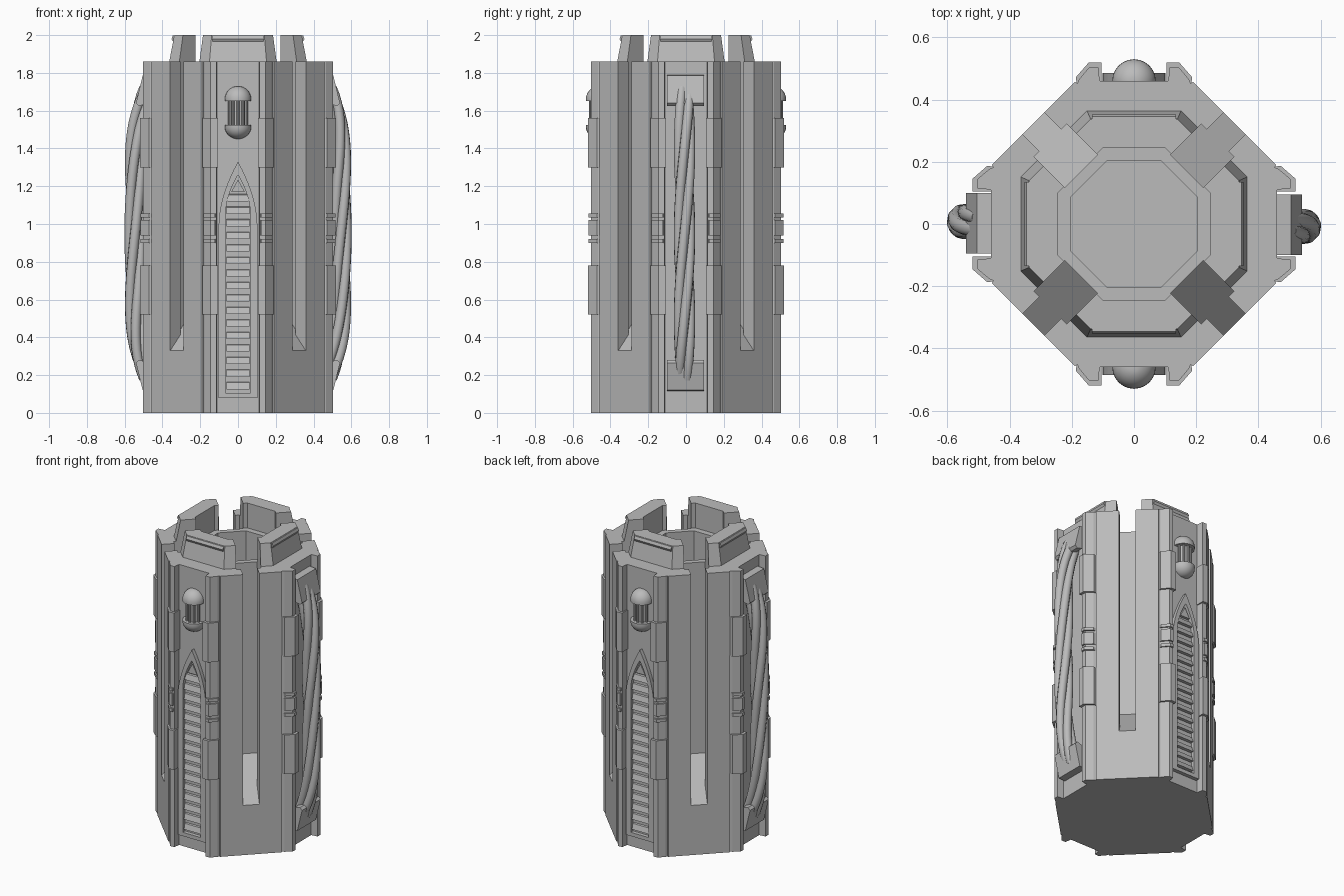
import bpy, bmesh, math
from mathutils import Matrix, Vector

cube = bpy.data.objects.get("Cube")
if cube:
    bpy.data.objects.remove(cube, do_unlink=True)

GREY = (0.5, 0.5, 0.5, 1)
mat = bpy.data.materials.new("stone grey")
mat.use_nodes = True
mat.diffuse_color = GREY
mat.node_tree.nodes["Principled BSDF"].inputs["Base Color"].default_value = GREY

UP = Vector((0, 0, 1))
FRONT, BACK = -math.pi / 2, math.pi / 2
AXES = [i * math.pi / 2 for i in range(4)]
DIAGONALS = [a + math.pi / 4 for a in AXES]


def axes(angle):
    out = Vector((math.cos(angle), math.sin(angle), 0))
    return out, UP.cross(out)


def basis(a, b, c):
    """Matrix whose columns are the three given directions."""
    return Matrix((a, b, c)).transposed().to_4x4()


def face_frame(angle):    # local x = along the face, y = up, z = outward
    out, side = axes(angle)
    return basis(side, UP, out)


def section_frame(angle):  # local x = outward, y = up, z = along the face
    out, side = axes(angle)
    return basis(out, UP, side)


def plan_frame(angle):    # local x = along the face, y = outward, z = up
    out, side = axes(angle)
    return basis(side, out, UP)


def loft(name, loops, matrix=Matrix(), cyclic=False, smooth=False):
    bm = bmesh.new()
    rows = [[bm.verts.new(matrix @ Vector(p)) for p in loop] for loop in loops]
    pairs = list(zip(rows, rows[1:]))
    if cyclic:
        pairs.append((rows[-1], rows[0]))
    else:
        bm.faces.new(rows[0])
        bm.faces.new(rows[-1])
    for a, b in pairs:
        for i in range(len(a)):
            j = (i + 1) % len(a)
            bm.faces.new((a[i], a[j], b[j], b[i]))
    bmesh.ops.recalc_face_normals(bm, faces=bm.faces)
    mesh = bpy.data.meshes.new(name)
    bm.to_mesh(mesh)
    bm.free()
    obj = bpy.data.objects.new(name, mesh)
    bpy.context.collection.objects.link(obj)
    mesh.materials.append(mat)
    if smooth:
        bpy.ops.object.select_all(action='DESELECT')
        obj.select_set(True)
        bpy.context.view_layer.objects.active = obj
        bpy.ops.object.shade_smooth_by_angle(angle=math.radians(40))
    return obj


def prism(name, pts, lo, hi, matrix=Matrix()):
    return loft(name, [[(x, y, h) for x, y in pts] for h in (lo, hi)], matrix)


def octagon(apothem):
    r = apothem / math.cos(math.pi / 8)
    return [(r * math.cos((i + .5) * math.pi / 4), r * math.sin((i + .5) * math.pi / 4))
            for i in range(8)]


def ring(radius, z, n=24):
    return [(radius * math.cos(k * math.tau / n), radius * math.sin(k * math.tau / n), z)
            for k in range(n)]


def cut(target, cutters):
    bpy.context.view_layer.objects.active = target
    for c in cutters:
        c.hide_render = True
        mod = target.modifiers.new("cut", 'BOOLEAN')
        mod.operation, mod.solver, mod.object = 'DIFFERENCE', 'EXACT', c
        bpy.ops.object.modifier_apply(modifier=mod.name)


# Tower body: four recessed axis faces framed by pilasters, plain diagonals
half = [(.11, .46), (.115, .503), (.145, .503), (.177, .465), (.182, .452), (.19, .457)]
side_pts = [(-t, o) for t, o in reversed(half)] + half
outline = []
for a in AXES:
    out, side = axes(a)
    # tangent runs anticlockwise, so each face is listed in turning order
    outline += [tuple((side * t + out * o).xy) for t, o in side_pts]
body = prism("tower_body", outline, 0, 1.86)

# Battlement ring with sloping outer wall
levels = [(.365, 1.855), (.337, 2), (.244, 2), (.244, 1.855)]
battlement = loft("battlement",
                  [[(x, y, z) for x, y in octagon(r)] for r, z in levels], cyclic=True)

# Shaft with an inner ledge, and diagonal slots that widen inside
shaft = [prism("shaft_cutter", octagon(.244), 1.835, 2.2),
         prism("shaft_cutter", octagon(.205), .55, 2.3)]


def floor_z(d):
    return .33 + 1.1 * (.457 - d)


slots = []
for a in DIAGONALS:
    for d0, d1, w in ((.24, .55, .05), (.24, .38, .075)):
        pts = [(d0, floor_z(d0)), (d1, floor_z(d1)), (d1, 2.4), (d0, 2.4)]
        slots.append(prism("slot_cutter", pts, -w, w, section_frame(a)))
cut(body, shaft + slots)
cut(battlement, slots)
for c in shaft + slots:
    bpy.data.objects.remove(c, do_unlink=True)

# Rolled lip along the top of each battlement
lip = [(.33, 1.968), (.344, 1.965), (.352, 1.98), (.345, 1.998), (.33, 1.998)]
for a in AXES:
    prism("battlement_lip", lip, -.135, .135, section_frame(a))

# Collars and small bands on every pilaster
collar = [(.105, .45), (.105, .52), (.145, .52), (.187, .472), (.183, .44)]
band = [(.11, .45), (.122, .515), (.145, .515), (.183, .472), (.18, .44)]
BANDS = [(collar, .52, .78), (collar, 1.3, 1.56),
         (band, .90, .92), (band, .94, 1.02), (band, 1.035, 1.055)]
for a in AXES:
    for s in (-1, 1):
        for pts, lo, hi in BANDS:
            prism("pilaster_collar", [(s * t, o) for t, o in pts], lo, hi, plan_frame(a))


# Pointed louvred windows on the front and back
def arch(w, bottom, spring, tip, depth, steps=8):
    right = [(w * (1 - (k / steps) ** 1.8), spring + (tip - spring) * k / steps)
             for k in range(steps + 1)]
    left = [(-x, z) for x, z in reversed(right[:-1])]
    return [(x, z, depth) for x, z in [(-w, bottom), (w, bottom)] + right + left]


for a in (FRONT, BACK):
    m = face_frame(a)
    outer, inner = (.102, .08, 1.0, 1.33), (.065, .105, 1.06, 1.26)
    loft("window_frame", [arch(*outer, .455), arch(*outer, .485),
                          arch(*inner, .485), arch(*inner, .455)], m, cyclic=True)
    for k in range(16):
        z = .125 + k * .0663
        w = .06 if k < 15 else .055
        prism("louvre", [(.455, z + .04), (.47, z + .035), (.481, z), (.455, z)],
              -w, w, section_frame(a))
    prism("louvre_tip", [(-.036, 1.17), (.036, 1.17), (0, 1.235)], .455, .478, m)

# Lamps: domed caps, a glass core and upright rods
for a in (FRONT, BACK):
    out, side = axes(a)
    place = Matrix.Translation(out * .46)
    arc = [k * math.pi / 16 for k in range(8)]
    top = [(.07 * math.cos(t), 1.66 + .07 * math.sin(t)) for t in arc]
    low = [(.07 * math.cos(t), 1.515 - .065 * math.sin(t)) for t in arc]
    for name, prof in (("lamp_top", [(.07, 1.65)] + top),
                       ("lamp_bottom", [(.07, 1.525)] + low),
                       ("lamp_core", [(.042, 1.5), (.042, 1.68)])):
        loft(name, [ring(r, z) for r, z in prof], place, smooth=True)
    for k in range(-2, 3):
        d = Matrix.Rotation(k * math.pi / 5, 3, 'Z') @ out
        loft("lamp_rod", [ring(.008, z, 8) for z in (1.5, 1.68)],
             Matrix.Translation(out * .46 + d * .046), smooth=True)

# Twisted cables held by tilted clamps on the left and right
clamp = [(.455, 1.79), (.505, 1.785), (.54, 1.64), (.525, 1.625), (.485, 1.635)]
for name, a in (("left", 0), ("right", math.pi)):
    out, side = axes(a)
    m = section_frame(a)
    prism(name + "_upper_clamp", clamp, -.1, .095, m)
    prism(name + "_lower_clamp", [(d, 1.905 - z) for d, z in clamp], -.1, .095, m)
    for s in range(4):
        curve = bpy.data.curves.new(name + "_cable", 'CURVE')
        curve.dimensions = '3D'
        curve.bevel_depth, curve.bevel_resolution = .026, 3
        curve.use_fill_caps = True
        spline = curve.splines.new('POLY')
        n = 40
        spline.points.add(n)
        for k, p in enumerate(spline.points):
            t = 2 * k / n - 1
            turn = s * math.pi / 2 + t * math.pi * .85
            d = .47 + .075 * (1 - abs(t) ** 5) + .031 * math.cos(turn)
            pos = out * d + side * (.031 * math.sin(turn) - .008) + UP * (.95 + .77 * t)
            p.co = (*pos, 1)
        spline.use_smooth = True
        curve.materials.append(mat)
        strand = bpy.data.objects.new(name + "_cable_strand", curve)
        bpy.context.collection.objects.link(strand)
